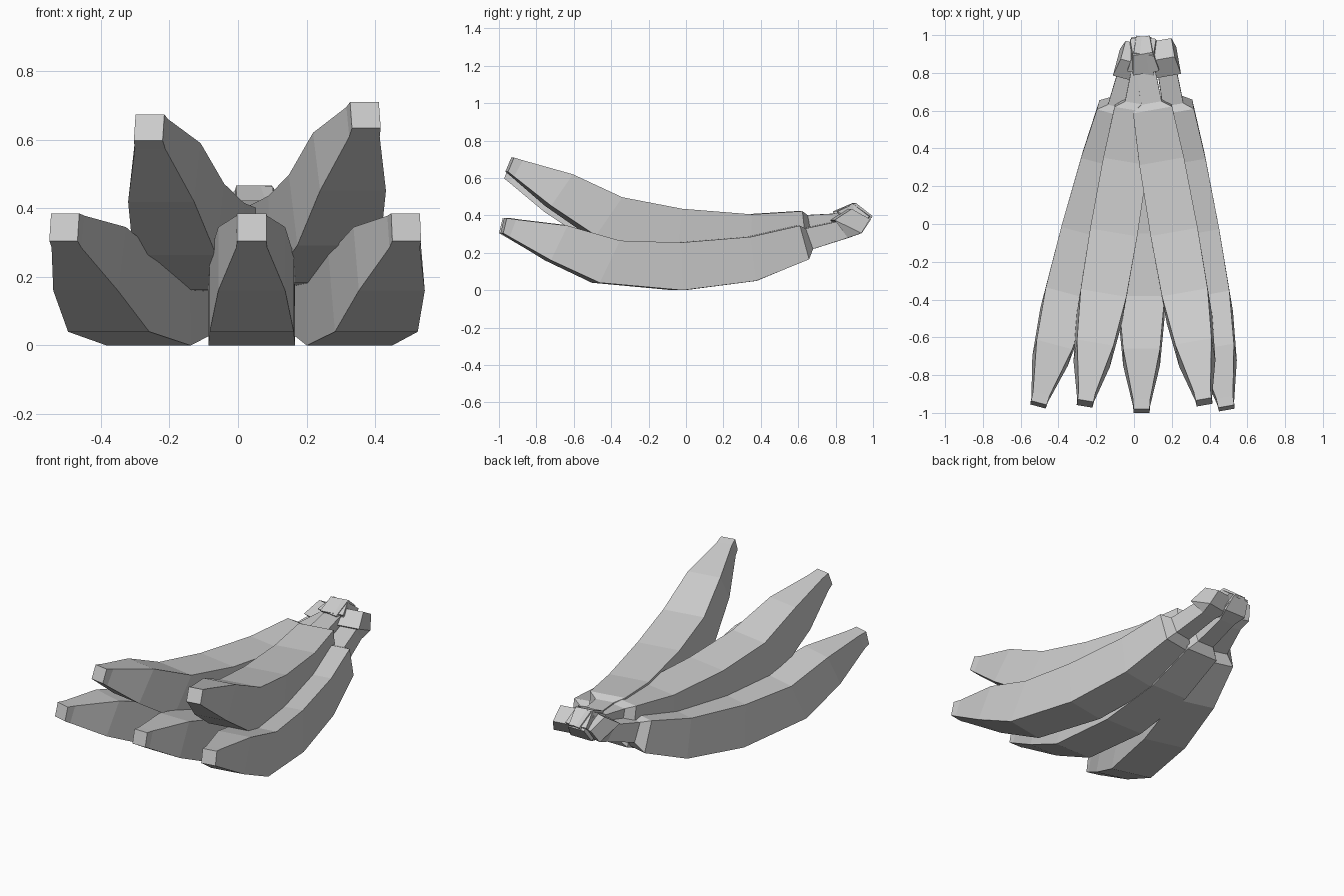
import bpy, bmesh
from math import radians
from mathutils import Matrix, Vector

if "Cube" in bpy.data.objects:
    bpy.data.objects.remove(bpy.data.objects["Cube"])

# Side profile of one banana: (top y, top z, bottom y, bottom z, width)
SECTIONS = [
    (-0.98, 0.385, -1.00, 0.305, 0.085),   # tip
    (-0.93, 0.378, -0.965, 0.285, 0.09),
    (-0.66, 0.345, -0.75, 0.16, 0.195),    # body
    (-0.38, 0.265, -0.49, 0.04, 0.245),
    (-0.05, 0.255, -0.04, 0.00, 0.253),
    (0.33, 0.285, 0.36, 0.05, 0.24),
    (0.60, 0.345, 0.65, 0.165, 0.21),
    (0.64, 0.33, 0.68, 0.22, 0.11),        # stem
    (0.805, 0.365, 0.87, 0.28, 0.10),
    (0.795, 0.375, 0.94, 0.305, 0.14),     # upturned stem end
    (0.89, 0.435, 0.99, 0.38, 0.105),
]
PIVOT = Vector((0, 1.1, 0.3))


def banana(name, x, yaw, pitch):
    bm = bmesh.new()
    rings = []
    for ty, tz, by, bz, w in SECTIONS:
        h = w / 2
        rings.append([bm.verts.new(p) for p in
                      ((-h, by, bz), (h, by, bz), (h, ty, tz), (-h, ty, tz))])
    for a, b in zip(rings, rings[1:]):
        for i in range(4):
            j = (i + 1) % 4
            bm.faces.new((a[i], a[j], b[j], b[i]))
    bm.faces.new(rings[0])
    bm.faces.new(rings[-1])
    bmesh.ops.recalc_face_normals(bm, faces=bm.faces)
    # lift the tip about the stem, then fan sideways
    lift = (Matrix.Translation(PIVOT) @ Matrix.Rotation(radians(-pitch), 4, 'X')
            @ Matrix.Translation(-PIVOT))
    bm.transform(Matrix.Translation((x, 0, 0))
                 @ Matrix.Rotation(radians(yaw), 4, 'Z') @ lift)
    mesh = bpy.data.meshes.new(name)
    bm.to_mesh(mesh)
    bm.free()
    bpy.context.collection.objects.link(bpy.data.objects.new(name, mesh))


# Lower row of three, upper row of two
banana("lower_left_banana", -0.25, -15, 0)
banana("lower_middle_banana", 0.04, 0, 0)
banana("lower_right_banana", 0.318, 10, 0)
banana("upper_left_banana", -0.10, -9.5, 8)
banana("upper_right_banana", 0.205, 10, 9)
